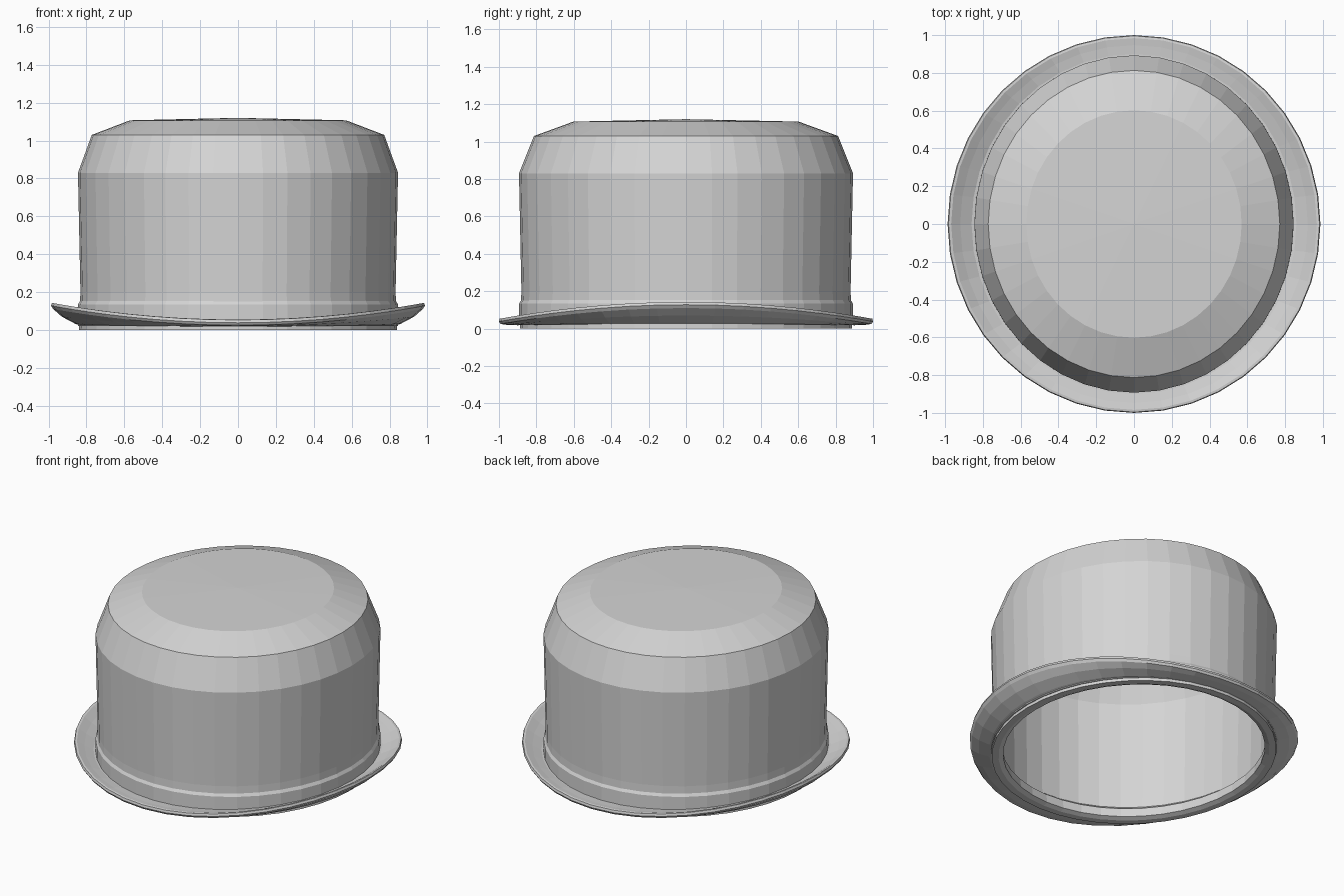
import bpy, bmesh, math

cube = bpy.data.objects.get("Cube")
if cube:
    bpy.data.objects.remove(cube)

SIDES = 40

felt = bpy.data.materials.new("grey felt")
felt.use_nodes = True
GREY = (0.66, 0.66, 0.66, 1)
felt.diffuse_color = GREY
felt.node_tree.nodes["Principled BSDF"].inputs["Base Color"].default_value = GREY


def loft(name, rings, closed=False):
    """Skin oval rings (half width, half depth, height, lift at the sides).
    A ring of zero width becomes a single pole point."""
    bm = bmesh.new()
    loops = []
    for rx, ry, z, lift in rings:
        if rx == 0:
            loops.append([bm.verts.new((0, 0, z))] * SIDES)
            continue
        loop = []
        for i in range(SIDES):
            a = math.tau * i / SIDES
            loop.append(bm.verts.new((rx * math.cos(a), ry * math.sin(a),
                                      z + lift * math.cos(a) ** 2)))
        loops.append(loop)
    pairs = list(zip(loops, loops[1:]))
    if closed:
        pairs.append((loops[-1], loops[0]))
    for low, high in pairs:
        for i in range(SIDES):
            j = (i + 1) % SIDES
            corners = dict.fromkeys((low[i], low[j], high[j], high[i]))
            bm.faces.new(list(corners))
    bmesh.ops.recalc_face_normals(bm, faces=bm.faces)
    mesh = bpy.data.meshes.new(name)
    bm.to_mesh(mesh)
    bm.free()
    mesh.materials.append(felt)
    obj = bpy.data.objects.new(name, mesh)
    bpy.context.collection.objects.link(obj)
    return obj


# Crown: thin hollow shell, from the inner top pole down to an inner
# sweatband, round the rim and up the outside
loft("crown", [
    (0, 0, 1.10, 0),
    (0.565, 0.595, 1.088, 0),
    (0.755, 0.795, 1.018, 0),
    (0.828, 0.873, 0.825, 0),
    (0.815, 0.862, 0.10, 0),
    (0.778, 0.823, 0.07, 0),
    (0.772, 0.817, 0.012, 0),
    (0.80, 0.845, 0.0, 0),
    (0.84, 0.888, 0.0, 0),
    (0.832, 0.88, 0.2, 0),
    (0.845, 0.893, 0.83, 0),
    (0.772, 0.813, 1.03, 0),
    (0.57, 0.602, 1.107, 0),
    (0, 0, 1.12, 0),
])

# Hat band: low raised strip with a sloping upper ledge
loft("hat_band", [
    (0.825, 0.872, 0.02, 0),
    (0.846, 0.893, 0.02, 0),
    (0.845, 0.892, 0.135, 0),
    (0.825, 0.872, 0.168, 0),
], closed=True)

# Brim: flat at front and back, curling upward at the sides, rounded lip
loft("brim", [
    (0.825, 0.872, 0.02, 0),
    (0.86, 0.9, 0.018, 0.015),
    (0.93, 0.955, 0.02, 0.05),
    (0.975, 0.992, 0.025, 0.085),
    (0.987, 1.0, 0.038, 0.09),
    (0.982, 0.996, 0.053, 0.09),
    (0.968, 0.984, 0.055, 0.085),
    (0.92, 0.947, 0.05, 0.055),
    (0.86, 0.9, 0.046, 0.022),
    (0.825, 0.872, 0.046, 0.015),
], closed=True)
